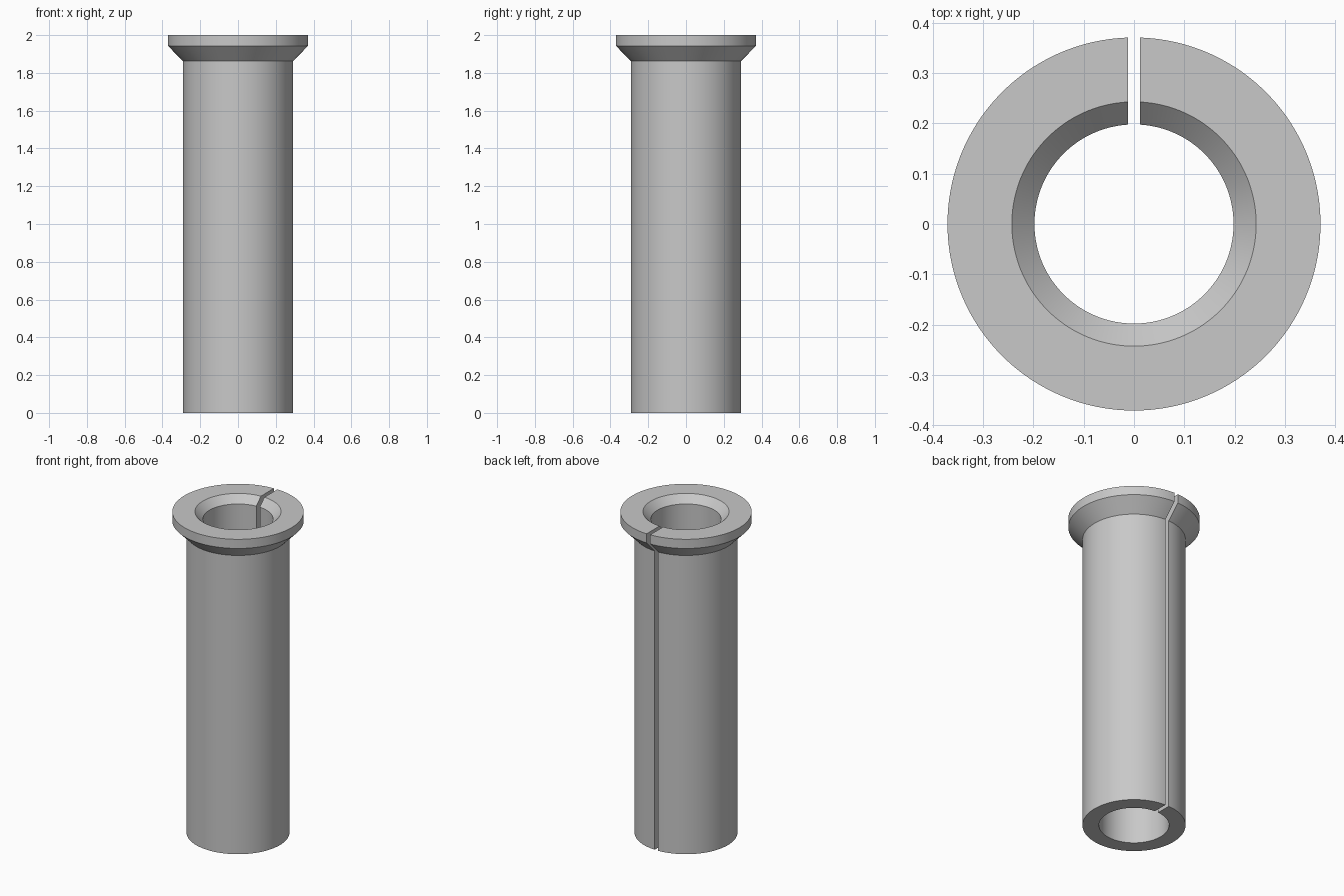
import bpy
import bmesh
import math

cube = bpy.data.objects.get("Cube")
if cube:
    bpy.data.objects.remove(cube, do_unlink=True)

STEPS = 128
HALF_SLOT = 0.012

# Wall section as (radius, height): bore, base, barrel, flared collar, countersink
PROFILE = [
    (0.198, 0.0), (0.291, 0.0), (0.291, 1.862), (0.371, 1.943),
    (0.371, 2.0), (0.243, 2.0), (0.198, 1.955),
]

# Plain grey metal
grey = bpy.data.materials.new("grey_metal")
grey.use_nodes = True
colour = (0.58, 0.58, 0.58, 1.0)
grey.diffuse_color = colour
grey.node_tree.nodes["Principled BSDF"].inputs["Base Color"].default_value = colour


def section(bm, t):
    """One ring of the wall; the end rings lie flat along the slot sides."""
    ring = []
    for radius, height in PROFILE:
        gap = math.asin(HALF_SLOT / radius)
        angle = math.pi / 2 + gap + t * (2 * math.pi - 2 * gap)
        ring.append(bm.verts.new((radius * math.cos(angle), radius * math.sin(angle), height)))
    return ring


# Sweep the section around the axis, leaving the slot open at the back
bm = bmesh.new()
rings = [section(bm, i / STEPS) for i in range(STEPS + 1)]
count = len(PROFILE)
for a, b in zip(rings, rings[1:]):
    for i in range(count):
        j = (i + 1) % count
        bm.faces.new((a[i], a[j], b[j], b[i]))

# Slot side walls
bm.faces.new(rings[0])
bm.faces.new(rings[-1])
bmesh.ops.recalc_face_normals(bm, faces=bm.faces)

mesh = bpy.data.meshes.new("split_sleeve")
bm.to_mesh(mesh)
bm.free()
mesh.materials.append(grey)
sleeve = bpy.data.objects.new("split_sleeve", mesh)
bpy.context.collection.objects.link(sleeve)

# Smooth round walls with crisp rims
bpy.ops.object.select_all(action="DESELECT")
sleeve.select_set(True)
bpy.context.view_layer.objects.active = sleeve
bpy.ops.object.shade_smooth_by_angle(angle=math.radians(30))
